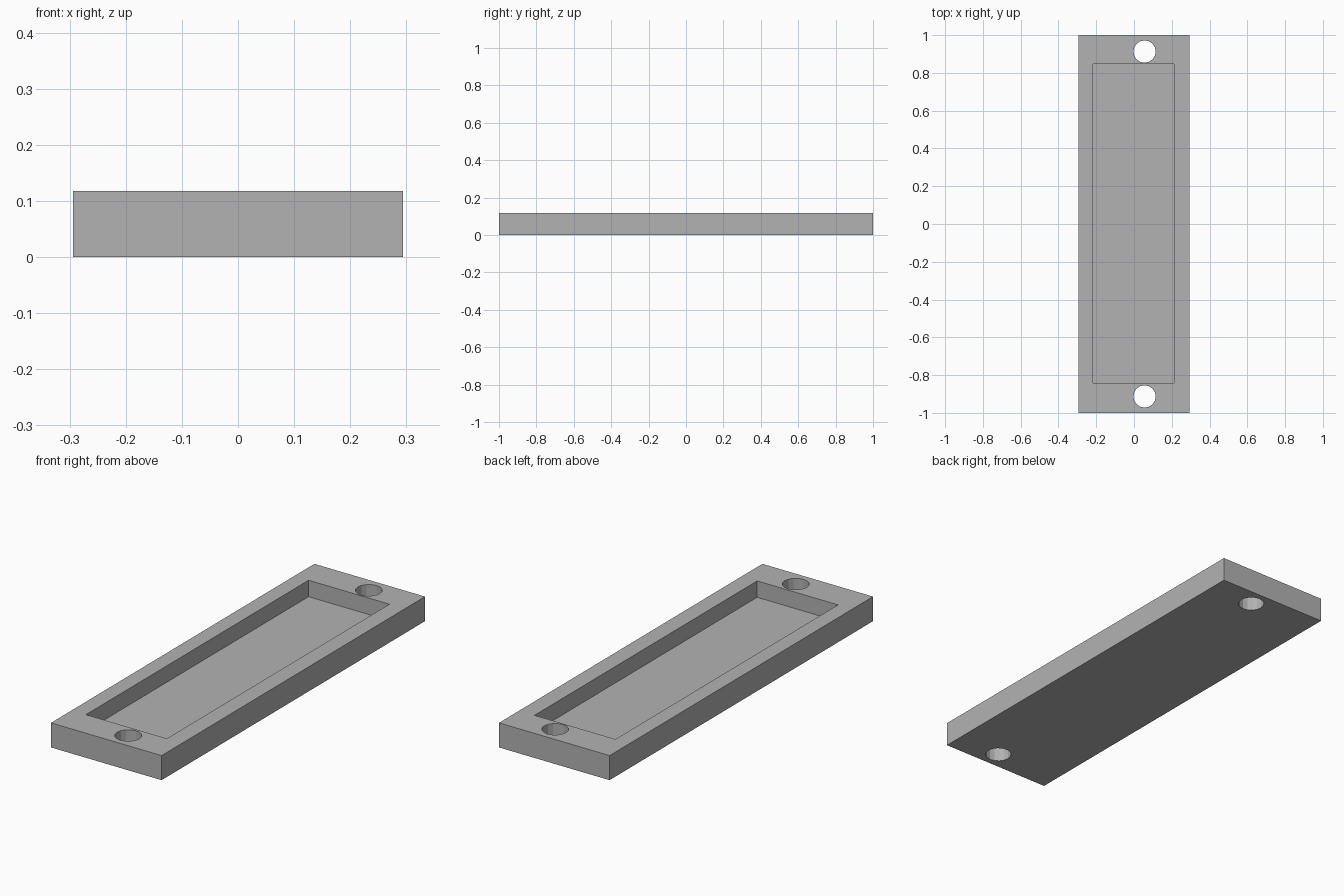
import bpy

if "Cube" in bpy.data.objects:
    bpy.data.objects.remove(bpy.data.objects["Cube"])

WIDTH, LENGTH, HEIGHT = 0.588, 2.0, 0.118
FLOOR = 0.039                      # thickness left under the pocket
HOLE_X, HOLE_Y, HOLE_RADIUS = 0.056, 0.913, 0.059

grey = bpy.data.materials.new("plain_grey")
grey.use_nodes = True
grey.diffuse_color = (0.45, 0.45, 0.45, 1)
grey.node_tree.nodes["Principled BSDF"].inputs["Base Color"].default_value = grey.diffuse_color


def box(name, size, location):
    bpy.ops.mesh.primitive_cube_add(size=1, location=location)
    obj = bpy.context.object
    obj.name = name
    obj.scale = size
    bpy.ops.object.transform_apply(location=False, rotation=False, scale=True)
    obj.data.materials.append(grey)
    return obj


def cut(target, cutter):
    """Subtract the cutter from the target, then discard the cutter."""
    cutter.hide_render = True
    mod = target.modifiers.new(cutter.name, "BOOLEAN")
    mod.operation = "DIFFERENCE"
    mod.solver = "EXACT"
    mod.object = cutter
    bpy.context.view_layer.objects.active = target
    bpy.ops.object.modifier_apply(modifier=mod.name)
    bpy.data.objects.remove(cutter)


# Rectangular tray body
tray = box("tray", (WIDTH, LENGTH, HEIGHT), (0, 0, HEIGHT / 2))

# Shallow pocket, open at the top
cut(tray, box("pocket_cutter", (0.43, 1.69, 0.2), (-0.003, 0.002, FLOOR + 0.1)))

# Screw hole through each end
for side in (-1, 1):
    bpy.ops.mesh.primitive_cylinder_add(
        vertices=16, radius=HOLE_RADIUS, depth=0.4,
        location=(HOLE_X, side * HOLE_Y, HEIGHT / 2))
    hole = bpy.context.object
    hole.name = "hole_cutter"
    hole.data.materials.append(grey)
    cut(tray, hole)
